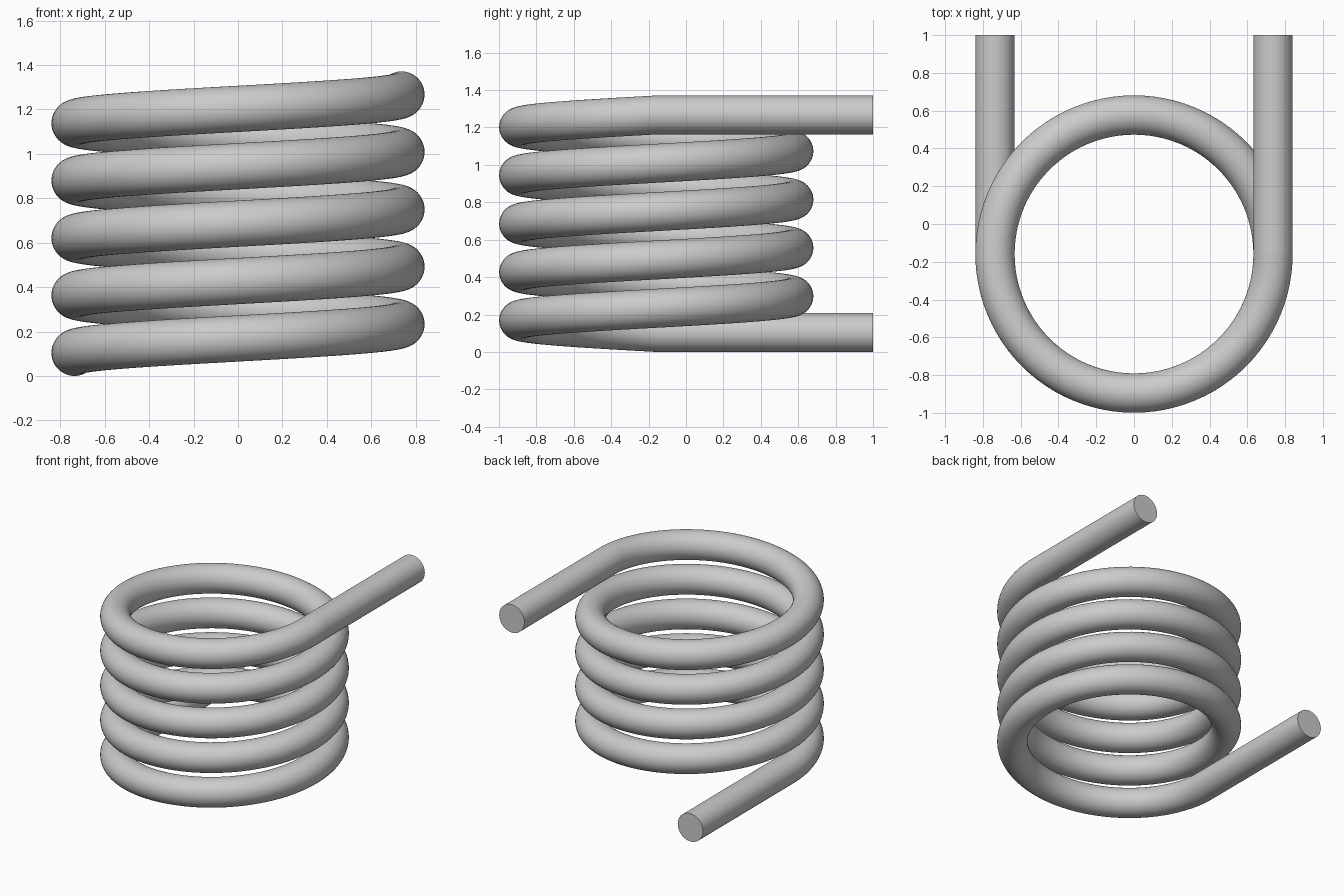
import bpy, bmesh, math
from mathutils import Vector

if "Cube" in bpy.data.objects:
    bpy.data.objects.remove(bpy.data.objects["Cube"], do_unlink=True)

COIL_R, WIRE_R = 0.736, 0.104      # mean coil radius, wire radius
CENTRE_Y = -0.159                  # coil axis position
Z0, Z1 = 0.104, 1.267              # wire centre at start and end
TURNS, STEPS, SIDES = 4.5, 96, 48

steel = bpy.data.materials.new("grey steel")
steel.use_nodes = True
GREY = (0.6, 0.6, 0.6, 1.0)
steel.diffuse_color = GREY
steel.node_tree.nodes["Principled BSDF"].inputs["Base Color"].default_value = GREY


def sweep(name, stations, cap_end=False):
    """Skin circular wire sections; each station is (centre, sideways axis)."""
    bm = bmesh.new()
    rings = []
    for centre, side in stations:
        ring = []
        for i in range(SIDES):
            a = math.tau * i / SIDES
            offset = side * math.cos(a) + Vector((0, 0, math.sin(a)))
            ring.append(bm.verts.new(centre + offset * WIRE_R))
        rings.append(ring)
    for r0, r1 in zip(rings, rings[1:]):
        for i in range(SIDES):
            j = (i + 1) % SIDES
            bm.faces.new((r0[i], r0[j], r1[j], r1[i]))
    if cap_end:
        bm.faces.new(rings[-1])
    bmesh.ops.recalc_face_normals(bm, faces=bm.faces)
    mesh = bpy.data.meshes.new(name)
    bm.to_mesh(mesh)
    bm.free()
    mesh.materials.append(steel)
    obj = bpy.data.objects.new(name, mesh)
    bpy.context.collection.objects.link(obj)
    bpy.ops.object.select_all(action='DESELECT')
    obj.select_set(True)
    bpy.context.view_layer.objects.active = obj
    bpy.ops.object.shade_smooth_by_angle(angle=math.radians(35))
    return obj


# Helical coil, rising anticlockwise from the right side to the left side
stations = []
count = int(TURNS * STEPS)
for k in range(count + 1):
    t = k / count
    a = math.pi + t * TURNS * math.tau
    radial = Vector((math.cos(a), math.sin(a), 0))
    centre = radial * COIL_R + Vector((0, CENTRE_Y, Z0 + (Z1 - Z0) * t))
    stations.append((centre, radial))
sweep("spring_coil", stations)

# Straight legs running to the back, tangent to each end of the coil
for name, x, z in (("lower_leg", -COIL_R, Z0), ("upper_leg", COIL_R, Z1)):
    side = Vector((1, 0, 0))
    sweep(name, [(Vector((x, CENTRE_Y, z)), side), (Vector((x, 1.0, z)), side)],
          cap_end=True)
